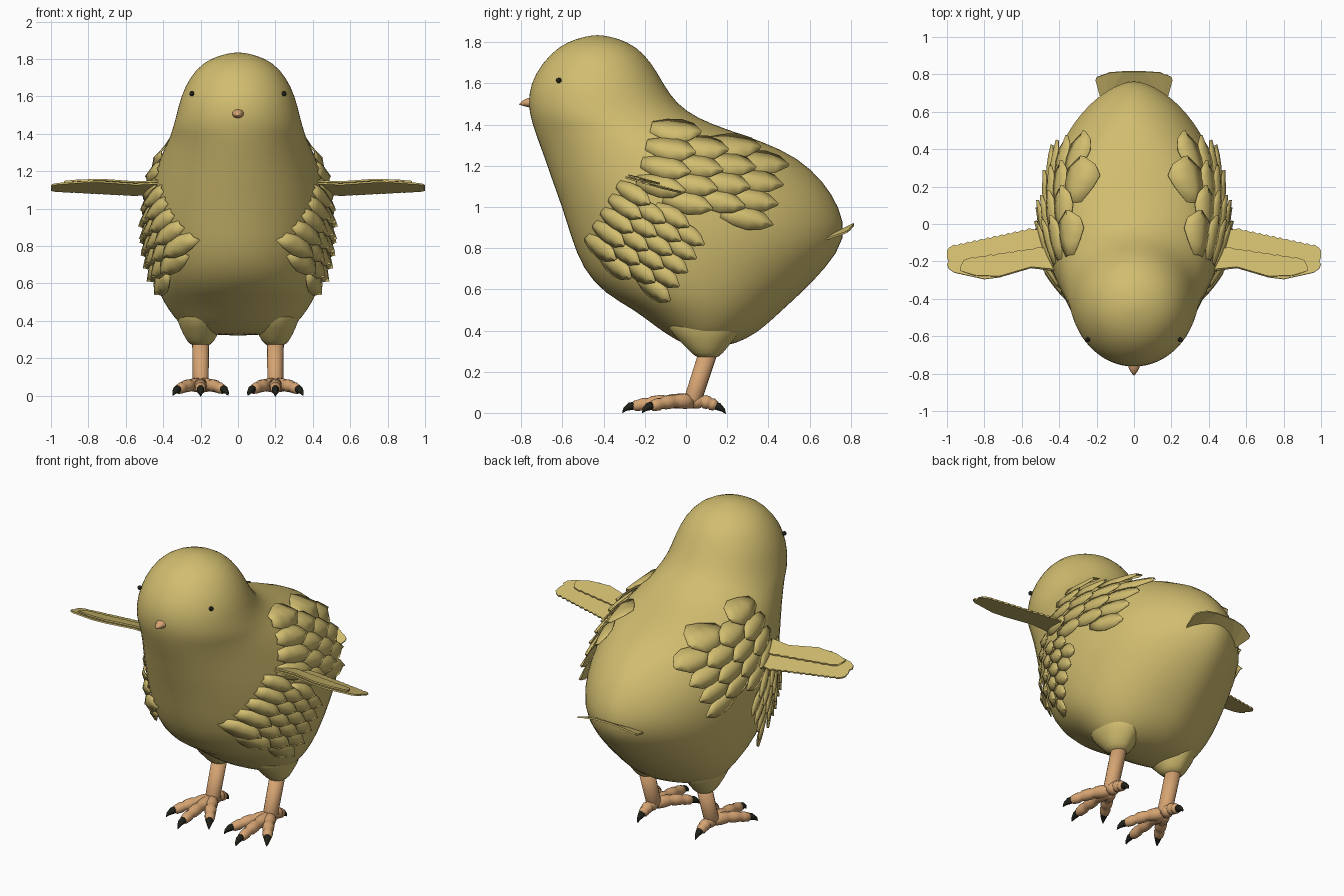
import bpy, bmesh
from math import sin, cos, pi
from mathutils import Vector
from mathutils.bvhtree import BVHTree

old = bpy.data.objects.get("Cube")
if old:
    bpy.data.objects.remove(old, do_unlink=True)


def material(name, rgb):
    mat = bpy.data.materials.new(name)
    mat.use_nodes = True
    mat.diffuse_color = (*rgb, 1)
    node = mat.node_tree.nodes["Principled BSDF"]
    node.inputs["Base Color"].default_value = (*rgb, 1)
    node.inputs["Roughness"].default_value = 0.8
    return mat


DOWN = material("yellow_down", (0.64, 0.51, 0.16))
SKIN = material("orange_skin", (0.67, 0.37, 0.17))
BLACK = material("black_claw", (0.015, 0.015, 0.01))


def finish(bm, name, mat, smooth=True):
    """Turn a bmesh into a scene object."""
    bmesh.ops.recalc_face_normals(bm, faces=bm.faces)
    for face in bm.faces:
        face.smooth = smooth
    mesh = bpy.data.meshes.new(name)
    bm.to_mesh(mesh)
    bm.free()
    mesh.materials.append(mat)
    obj = bpy.data.objects.new(name, mesh)
    bpy.context.collection.objects.link(obj)
    return obj


def mirror(obj):
    obj.modifiers.new("mirror", "MIRROR").use_mirror_merge = False


def skin_rings(bm, rings):
    """Bridge equal rings of points and cap both ends."""
    rings = [[bm.verts.new(p) for p in ring] for ring in rings]
    count = len(rings[0])
    for low, high in zip(rings, rings[1:]):
        for i in range(count):
            j = (i + 1) % count
            bm.faces.new((low[i], low[j], high[j], high[i]))
    bm.faces.new(rings[0])
    bm.faces.new(rings[-1])


def loft(name, rows, centre_x=0, segments=32):
    """Stack level slices: height, front y, widest y, back y, half width."""
    rings = []
    for z, front, mid, back, width in rows:
        ring = []
        for i in range(segments):
            a = 2 * pi * i / segments
            s, c = sin(a), cos(a)
            reach = back - mid if c > 0 else mid - front
            power = 1.2 if c > 0 and z < 1.3 else 1
            x = width * abs(s) ** power * (1 if s > 0 else -1)
            ring.append((centre_x + x, mid + reach * c, z))
        rings.append(ring)
    bm = bmesh.new()
    skin_rings(bm, rings)
    obj = finish(bm, name, DOWN)
    obj.modifiers.new("subdivide", "SUBSURF").levels = 1
    obj.modifiers["subdivide"].render_levels = 1
    return obj


def tube(bm, points, radii, segments=12):
    """Sweep a round section along a path."""
    points = [Vector(p) for p in points]
    rings = []
    for k, p in enumerate(points):
        d = points[min(k + 1, len(points) - 1)] - points[max(k - 1, 0)]
        side = d.cross(Vector((0.3, 0.2, 1))).normalized()
        up = side.cross(d).normalized()
        angles = [2 * pi * i / segments for i in range(segments)]
        rings.append([p + radii[k] * (side * cos(a) + up * sin(a)) for a in angles])
    skin_rings(bm, rings)


# Body and head in one smooth skin
body = loft("body", [
    (.32, .02, .1, .19, .2), (.36, -.06, .1, .3, .29), (.42, -.15, .1, .385, .345),
    (.5, -.25, .08, .47, .4), (.58, -.4, .05, .56, .435), (.7, -.505, .03, .68, .465),
    (.85, -.56, .02, .79, .485), (1, -.605, 0, .75, .485), (1.12, -.65, -.03, .675, .465),
    (1.24, -.69, -.1, .55, .43), (1.32, -.72, -.2, .37, .395), (1.38, -.74, -.3, .19, .365),
    (1.43, -.755, -.38, .06, .35), (1.5, -.768, -.42, -.045, .33), (1.6, -.758, -.43, -.11, .307),
    (1.7, -.7, -.43, -.165, .26), (1.78, -.62, -.43, -.24, .19), (1.82, -.53, -.43, -.33, .1),
    (1.835, -.45, -.43, -.41, .02)])

# Thighs that taper onto the legs
thighs = loft("thighs", [
    (.26, .05, .105, .16, .055), (.32, 0, .1, .2, .09),
    (.4, -.09, .1, .28, .13), (.5, -.12, .09, .25, .14)], centre_x=.2, segments=20)
mirror(thighs)

# Beak and eyes
bm = bmesh.new()
tube(bm, [(0, y, z) for y, z in ((-.74, 1.508), (-.765, 1.507), (-.79, 1.502), (-.81, 1.495))],
     (.034, .031, .018, .002))
for v in bm.verts:
    v.co.z = 1.505 + (v.co.z - 1.505) * .75
finish(bm, "beak", SKIN)
bm = bmesh.new()
bmesh.ops.create_uvsphere(bm, u_segments=12, v_segments=8, radius=.013)
eyes = finish(bm, "eyes", BLACK)
for v in eyes.data.vertices:
    v.co += Vector((.247, -.618, 1.615))
mirror(eyes)

# Legs, knuckled toes and claws
legs, claws = bmesh.new(), bmesh.new()
ankle = Vector((.2, .03, .055))
tube(legs, [(.2, .11, .3), (.2, .035, .07), (.2, .03, .04)], (.045, .043, .035), 16)
for tip in ((.2, -.265), (.325, -.175), (.075, -.175), (.2, .15)):
    end = Vector((*tip, .03))
    steps = [0, .2, .36, .42, .5, .66, .72, .8, .94, 1]
    sizes = [.034, .038, .034, .028, .034, .033, .026, .031, .026, .012]
    path = [ankle.lerp(end, t) + Vector((0, 0, .012 * sin(pi * t))) for t in steps]
    tube(legs, path, sizes)
    way = (end - ankle).normalized()
    tube(claws, [end - way * .025 + Vector((0, 0, .006)), end + way * .008 + Vector((0, 0, .002)),
                 end + way * .032 - Vector((0, 0, .01)), end + way * .044 - Vector((0, 0, .025))],
         (.02, .02, .011, .002), 8)
mirror(finish(legs, "legs_and_toes", SKIN))
mirror(finish(claws, "claws", BLACK))

# Overlapping side feathers that follow the body surface
bpy.context.view_layer.update()
surface = BVHTree.FromObject(body, bpy.context.evaluated_depsgraph_get())


def on_body(flat, lift):
    start = Vector((2, flat.x, flat.y))
    hit, normal, _, _ = surface.ray_cast(start, Vector((-1, 0, 0)))
    if hit is None or hit.x < .05:
        hit, normal, _, _ = surface.find_nearest(Vector((.3, flat.x, flat.y)))
    return hit + normal * lift


def feather(bm, root, along, across, length, width):
    rows = []
    for t, w in ((0, .5), (.3, .9), (.55, 1), (.8, .75), (1, .12)):
        lift = .008 + .042 * t
        spots = ((-1, lift - .008), (0, lift + .004), (1, lift - .008))
        rows.append([bm.verts.new(on_body(root + along * length * t + across * width * w * s, h))
                     for s, h in spots])
    for a, b in zip(rows, rows[1:]):
        for i in (0, 1):
            bm.faces.new((a[i], a[i + 1], b[i + 1], b[i]))


def feather_patch(name, start, along, rows, cols, step, gap, length):
    along = Vector(along).normalized()
    across = Vector((along.y, -along.x))
    bm = bmesh.new()
    for i in range(rows):
        for j in range(cols):
            shift = j + (i % 2) * .5
            root = Vector(start) + along * step * i + across * gap * shift
            feather(bm, root, along, across, length, gap * .6)
    obj = finish(bm, name, DOWN)
    obj.modifiers.new("thickness", "SOLIDIFY").thickness = .004
    mirror(obj)


feather_patch("upper_side_feathers", (-.17, 1.39), (.96, -.25), 4, 4, .145, .09, .24)
feather_patch("lower_side_feathers", (-.33, 1.11), (.85, -.5), 4, 5, .105, .075, .19)


# Thin plates for the outstretched wings and the tail
def plate(name, outline, height, both=False):
    bm = bmesh.new()
    face = bm.faces.new([bm.verts.new((x, y, height(x, y))) for x, y in outline])
    bmesh.ops.triangulate(bm, faces=[face])
    obj = finish(bm, name, DOWN, smooth=False)
    solid = obj.modifiers.new("thickness", "SOLIDIFY")
    solid.thickness, solid.offset = .009, 0
    if both:
        mirror(obj)


def scallop(a, b, count, depth):
    """Feathered edge: small teeth between two points."""
    a, b = Vector(a), Vector(b)
    out = Vector((b.y - a.y, a.x - b.x)).normalized() * depth
    edge = []
    for i in range(count):
        edge += [a.lerp(b, i / count), a.lerp(b, (i + .7) / count) + out]
    return edge


wing = [(.35, -.26), (.55, -.235), (.72, -.285), (.8, -.295), (.96, -.26), (.99, -.24)]
wing += scallop((.99, -.24), (.99, -.13), 3, .01)
wing += scallop((.985, -.125), (.55, -.03), 12, .008) + [(.35, -.06)]
plate("wings", wing, lambda x, y: 1.07 - .28 * y - .01 * x, True)
cover = [(.35, -.25), (.55, -.23), (.72, -.28), (.85, -.275), (.93, -.25)]
cover += scallop((.93, -.25), (.9, -.19), 2, .008)
cover += scallop((.9, -.19), (.5, -.13), 8, .006) + [(.35, -.14)]
plate("wing_covers", cover, lambda x, y: 1.083 - .28 * y - .01 * x, True)

tail = [(-.17, .64), (.17, .64), (.205, .77)] + scallop((.2, .785), (.13, .81), 2, .004)
tail += [(.06, .815), (-.06, .815), (-.13, .81), (-.2, .785), (-.205, .77)]
plate("tail", tail, lambda x, y: .915 + .4 * (y - .8) - .7 * x * x)
